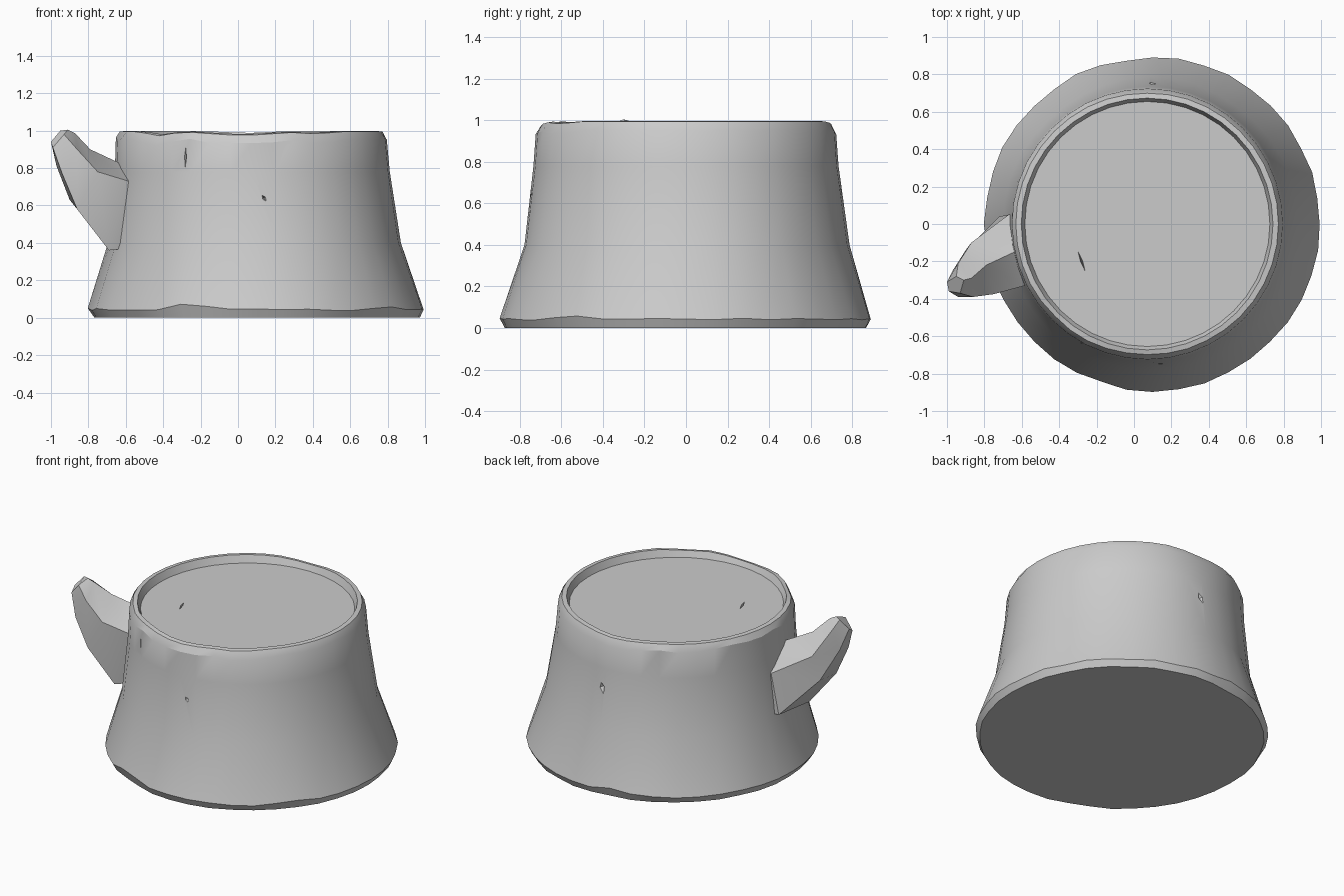
import bpy, bmesh, math, random
from math import sin, cos, pi, radians
from mathutils import Vector, Matrix

if "Cube" in bpy.data.objects:
    bpy.data.objects.remove(bpy.data.objects["Cube"])

random.seed(7)
N = 40


def finish(bm, name, angle):
    bmesh.ops.recalc_face_normals(bm, faces=bm.faces)
    me = bpy.data.meshes.new(name)
    bm.to_mesh(me)
    bm.free()
    ob = bpy.data.objects.new(name, me)
    bpy.context.collection.objects.link(ob)
    if angle:
        bpy.ops.object.select_all(action='DESELECT')
        bpy.context.view_layer.objects.active = ob
        ob.select_set(True)
        bpy.ops.object.shade_smooth_by_angle(angle=radians(angle))
    return ob


def skin(bm, rings):
    """Join rings of points with quads and cap both ends."""
    loops = [[bm.verts.new(p) for p in ring] for ring in rings]
    for a, b in zip(loops, loops[1:]):
        for i in range(len(a)):
            j = (i + 1) % len(a)
            bm.faces.new((a[i], a[j], b[j], b[i]))
    bm.faces.new(loops[0])
    bm.faces.new(loops[-1])


def dip(deg, centre, width):
    d = (deg - centre + 180) % 360 - 180
    return max(0.0, 1 - abs(d) / width)


# Trunk: lathe profile (radius, z) with a worn rim and a worn foot
profile = [(0.875, 0), (0.896, 0.045), (0.783, 0.40), (0.735, 0.78),
           (0.724, 0.955), (0.702, 0.995), (0.673, 0.998), (0.655, 0.95)]
rings = [[] for _ in profile]
for i in range(N):
    a = 2 * pi * i / N
    deg = 360 * i / N
    wear = 0.8 * dip(deg, 266, 28) + 0.5 * dip(deg, 92, 20) \
        + 0.8 * dip(deg, 225, 14) + 0.5 * dip(deg, 300, 12)
    foot = dip(deg, 247, 12) + 0.5 * dip(deg, 320, 10) + 0.7 * dip(deg, 100, 11)
    j = random.uniform(-1, 1)
    for k, (r, z) in enumerate(profile):
        if k == 0:
            r -= 0.008 * abs(j) + 0.015 * foot
        elif k == 1:
            r += 0.006 * j - 0.012 * foot
            z += 0.006 * j + 0.035 * foot
        elif k == 2:
            r += 0.005 * sin(5 * a)
        elif k == 4:
            z += 0.010 * j - 0.035 * wear
        elif k == 5:
            r -= 0.006 * wear
            z -= 0.028 * wear
        elif k == 6:
            z -= 0.022 * wear
        cx = 0.10 - 0.03 * z
        rings[k].append((cx + r * cos(a), r * sin(a), z))
bm = bmesh.new()
skin(bm, rings)
trunk = finish(bm, "trunk", 0)

# Small wedge cuts: (position, tilt about the view axis, length, width)
cuts = [((-0.28, -0.635, 0.86), 0, 0.10, 0.012), ((0.14, -0.757, 0.64), 35, 0.06, 0.03),
        ((0.10, 0.75, 0.66), 20, 0.07, 0.035), ((-0.28, -0.20, 0.95), 20, 0.11, 0.012)]
bm = bmesh.new()
for p, tilt, length, width in cuts:
    p = Vector(p)
    out = Vector((0, 0, 1)) if p.z > 0.9 else Vector((p.x - 0.08, p.y, 0)).normalized()
    up = Vector((0, 1, 0)) if p.z > 0.9 else Vector((0, 0, 1))
    up = Matrix.Rotation(radians(tilt), 3, out) @ up
    side = up.cross(out)
    base = [bm.verts.new(p + out * 0.03 + v) for v in
            (up * length, side * width, -up * length, -side * width)]
    tip = bm.verts.new(p - out * 0.03)
    bm.faces.new(base)
    for i in range(4):
        bm.faces.new((base[i], base[(i + 1) % 4], tip))
cutter = finish(bm, "crack_cutter", 0)
mod = trunk.modifiers.new("cracks", 'BOOLEAN')
mod.operation = 'DIFFERENCE'
mod.object = cutter
mod.solver = 'EXACT'
bpy.ops.object.select_all(action='DESELECT')
bpy.context.view_layer.objects.active = trunk
trunk.select_set(True)
bpy.ops.object.modifier_apply(modifier=mod.name)
bpy.data.objects.remove(cutter)
bpy.ops.object.shade_smooth_by_angle(angle=radians(25))

# Branch stub: five-sided sections from the trunk out to the tip
sections = [
    [(-0.56, -0.13, 0.80), (-0.58, 0.05, 0.66), (-0.60, 0.05, 0.42), (-0.60, -0.27, 0.37), (-0.52, -0.31, 0.70)],
    [(-0.64, -0.15, 0.83), (-0.67, 0.05, 0.69), (-0.72, 0.04, 0.42), (-0.69, -0.33, 0.36), (-0.585, -0.33, 0.73)],
    [(-0.79, -0.22, 0.90), (-0.87, -0.10, 0.80), (-0.90, -0.14, 0.63), (-0.86, -0.375, 0.58), (-0.75, -0.375, 0.78)],
    [(-0.87, -0.29, 0.985), (-0.94, -0.21, 0.95), (-0.97, -0.25, 0.81), (-0.94, -0.39, 0.77), (-0.86, -0.39, 0.90)],
    [(-0.91, -0.30, 1.005), (-0.95, -0.28, 1.00), (-1.0, -0.31, 0.94), (-0.99, -0.36, 0.91), (-0.93, -0.37, 0.98)],
]
bm = bmesh.new()
skin(bm, sections)
finish(bm, "branch_stub", 35)
